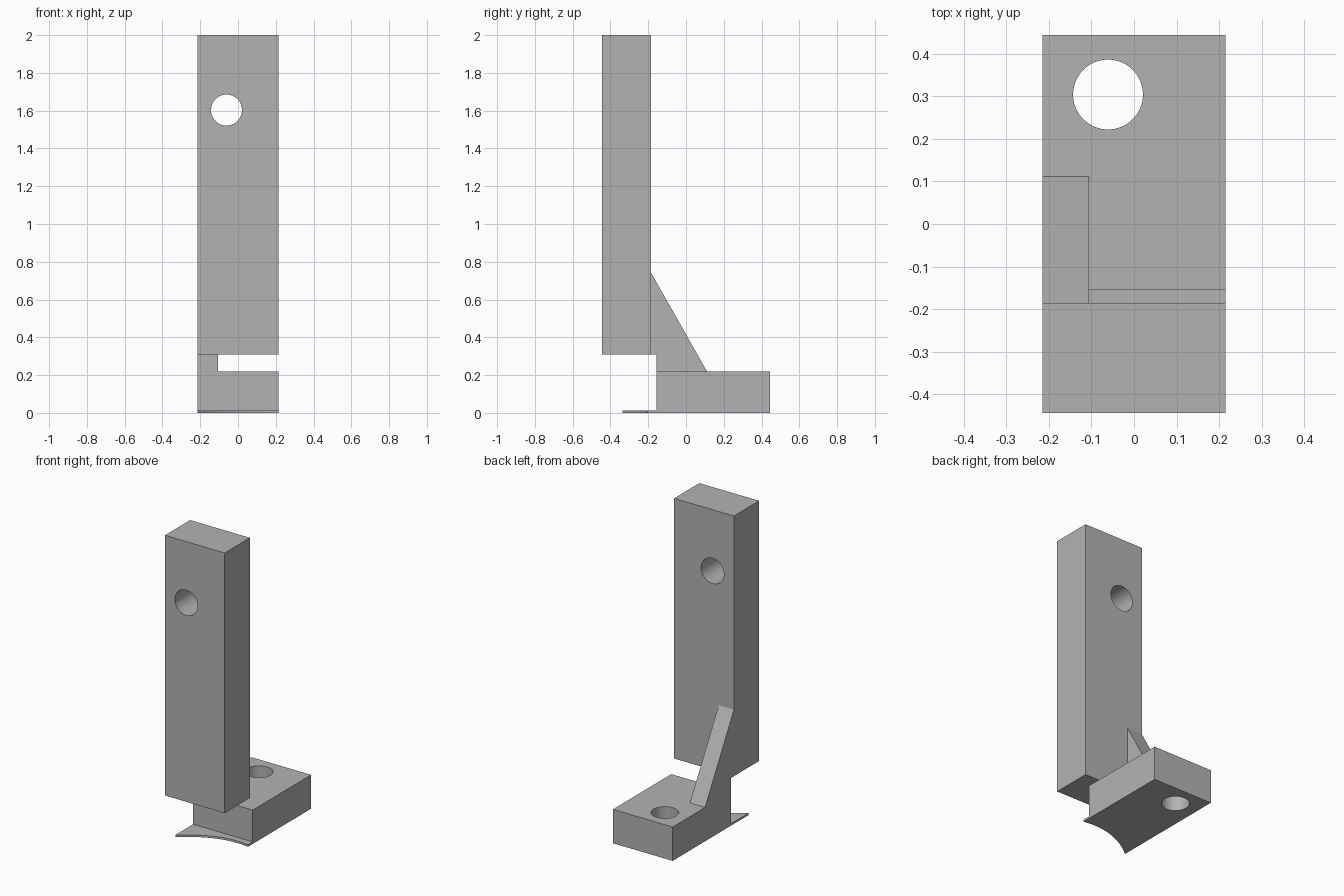
import bpy, bmesh, math
from mathutils import Vector

if "Cube" in bpy.data.objects:
    bpy.data.objects.remove(bpy.data.objects["Cube"], do_unlink=True)

# One plain grey for the whole bracket
grey = bpy.data.materials.new("plain grey")
grey.use_nodes = True
color = (0.45, 0.45, 0.45, 1)
grey.diffuse_color = color
grey.node_tree.nodes["Principled BSDF"].inputs["Base Color"].default_value = color

HALF = 0.2145          # half width
FRONT, BACK = -0.4435, 0.4435
COLUMN_BACK, BASE_FRONT = -0.185, -0.155
BASE_TOP, COLUMN_BOTTOM = 0.22, 0.31
HOLE_X, HOLE_R = -0.061, 0.082


def prism(name, points, offset):
    """Extrude a closed outline of 3D points along offset."""
    bm = bmesh.new()
    face = bm.faces.new([bm.verts.new(p) for p in points])
    result = bmesh.ops.extrude_face_region(bm, geom=[face], use_keep_orig=True)
    moved = [v for v in result["geom"] if isinstance(v, bmesh.types.BMVert)]
    bmesh.ops.translate(bm, verts=moved, vec=Vector(offset))
    bmesh.ops.recalc_face_normals(bm, faces=bm.faces)
    mesh = bpy.data.meshes.new(name)
    bm.to_mesh(mesh)
    bm.free()
    mesh.materials.append(grey)
    ob = bpy.data.objects.new(name, mesh)
    bpy.context.collection.objects.link(ob)
    return ob


def block(name, y0, y1, z0, z1):
    outline = [(-HALF, y0, z0), (HALF, y0, z0), (HALF, y1, z0), (-HALF, y1, z0)]
    return prism(name, outline, (0, 0, z1 - z0))


def drill(ob, center, rotation):
    """Cut a round through hole and smooth its wall."""
    bpy.ops.mesh.primitive_cylinder_add(vertices=64, radius=HOLE_R, depth=0.6,
                                        location=center, rotation=rotation)
    cutter = bpy.context.object
    cutter.hide_render = True
    cutter.data.materials.append(grey)
    mod = ob.modifiers.new("hole", "BOOLEAN")
    mod.operation, mod.solver, mod.object = "DIFFERENCE", "EXACT", cutter
    smooth(ob)
    bpy.ops.object.modifier_apply(modifier=mod.name)
    bpy.data.objects.remove(cutter, do_unlink=True)
    smooth(ob)


def smooth(ob):
    bpy.ops.object.select_all(action="DESELECT")
    ob.select_set(True)
    bpy.context.view_layer.objects.active = ob
    bpy.ops.object.shade_smooth_by_angle(angle=math.radians(30))


# Upright column and base, each with a through hole
column = block("column", FRONT, COLUMN_BACK, COLUMN_BOTTOM, 2)
drill(column, (HOLE_X, -0.31, 1.603), (math.pi / 2, 0, 0))
base = block("base", BASE_FRONT, BACK, 0, BASE_TOP)
drill(base, (HOLE_X, 0.304, 0.11), (0, 0, 0))

# Sloping rib joining the column to the base
rib_outline = [(COLUMN_BACK, 0.742), (COLUMN_BACK, COLUMN_BOTTOM),
               (BASE_FRONT, COLUMN_BOTTOM), (BASE_FRONT, BASE_TOP), (0.111, BASE_TOP)]
prism("rib", [(-HALF, y, z) for y, z in rib_outline], (0.109, 0, 0))

# Thin foot lip with a concave, lopsided front edge
steps = 24
arc = []
for i in range(steps + 1):
    x = -HALF + 2 * HALF * i / steps
    arc.append((x, -0.217 + 0.31 * x - 1.17 * x * x, 0))
lip = prism("foot_lip", arc + [(HALF, BASE_FRONT, 0), (-HALF, BASE_FRONT, 0)], (0, 0, 0.013))
smooth(lip)
